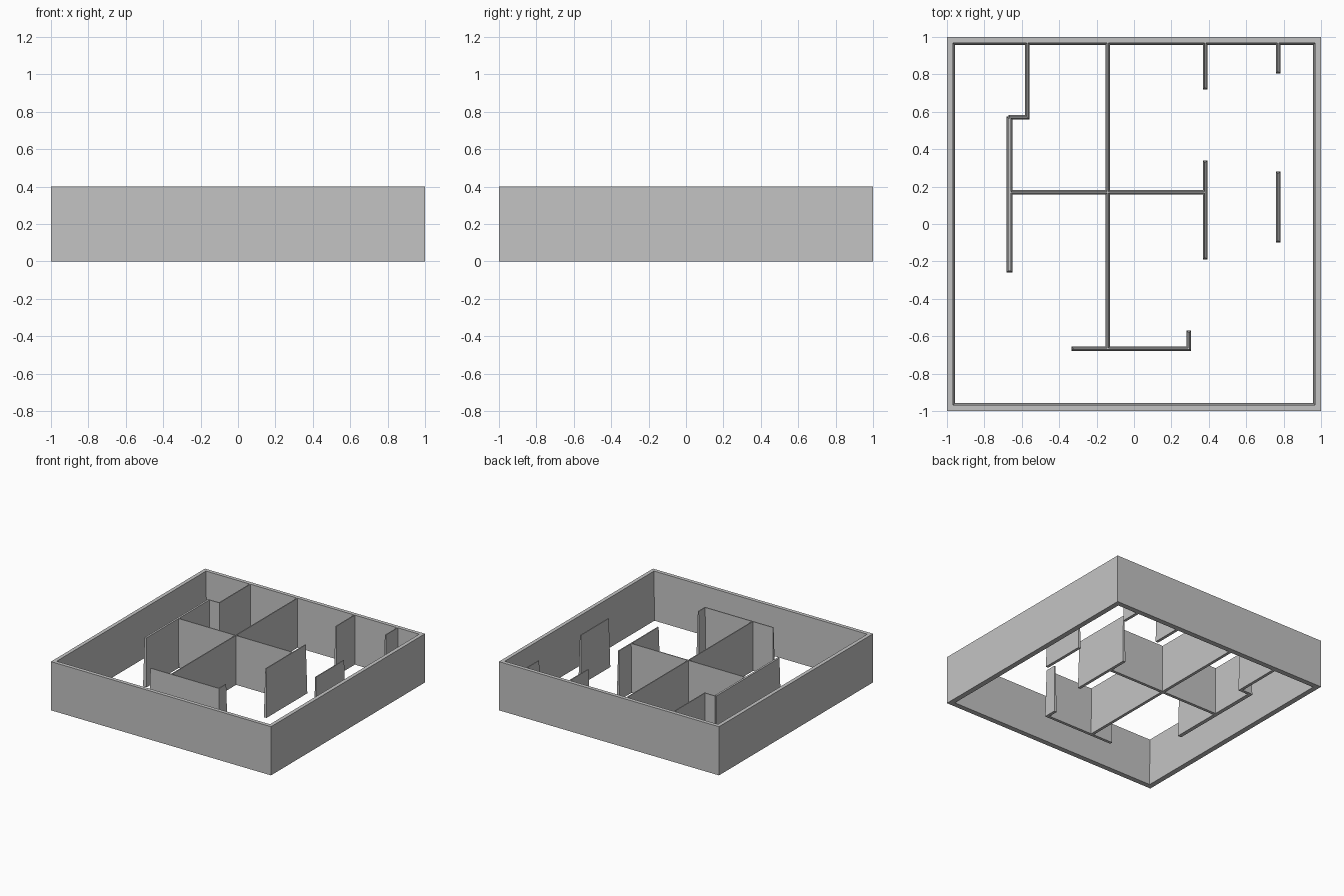
import bpy
import bmesh

cube = bpy.data.objects.get("Cube")
if cube:
    bpy.data.objects.remove(cube, do_unlink=True)

HEIGHT = 0.4
HALF = 0.012     # half thickness of an inner wall at its base
INSET = 0.008    # how far each side leans in at the top

plaster = bpy.data.materials.new("plain grey")
plaster.use_nodes = True
GREY = (0.55, 0.55, 0.55, 1)
plaster.diffuse_color = GREY
plaster.node_tree.nodes["Principled BSDF"].inputs["Base Color"].default_value = GREY


def make_object(name, bm):
    bmesh.ops.recalc_face_normals(bm, faces=bm.faces)
    mesh = bpy.data.meshes.new(name)
    bm.to_mesh(mesh)
    bm.free()
    mesh.materials.append(plaster)
    obj = bpy.data.objects.new(name, mesh)
    bpy.context.collection.objects.link(obj)
    return obj


def square_ring(bm, half, z):
    return [bm.verts.new((sx * half, sy * half, z))
            for sx, sy in ((-1, -1), (1, -1), (1, 1), (-1, 1))]


def inner_wall(name, x0, y0, x1, y1, half=HALF):
    """Block along one axis that narrows on all four sides towards the top."""
    if x0 == x1:
        x0, x1 = x0 - half, x1 + half
    else:
        y0, y1 = y0 - half, y1 + half
    bm = bmesh.new()
    rings = []
    for z, d in ((0, 0), (HEIGHT, INSET)):
        rings.append([bm.verts.new(p) for p in (
            (x0 + d, y0 + d, z), (x1 - d, y0 + d, z),
            (x1 - d, y1 - d, z), (x0 + d, y1 - d, z))])
    bottom, top = rings
    bm.faces.new(bottom)
    bm.faces.new(top)
    for i in range(4):
        j = (i + 1) % 4
        bm.faces.new((bottom[i], bottom[j], top[j], top[i]))
    return make_object(name, bm)


# Outer wall: upright outside, leaning inside, open floor
bm = bmesh.new()
loops = [square_ring(bm, 1, 0), square_ring(bm, 1, HEIGHT),
         square_ring(bm, 0.969, HEIGHT), square_ring(bm, 0.957, 0)]
for a, b in zip(loops, loops[1:] + loops[:1]):
    for i in range(4):
        j = (i + 1) % 4
        bm.faces.new((a[i], a[j], b[j], b[i]))
make_object("outer_wall", bm)

# Long walls crossing near the middle
inner_wall("long_wall", -0.14, -0.67, -0.14, 0.985)
inner_wall("cross_wall", -0.67, 0.17, 0.388, 0.17)

# Stepped wall on the -x side
inner_wall("step_long_wall", -0.665, -0.26, -0.665, 0.575, 0.016)
inner_wall("step_link_wall", -0.672, 0.57, -0.558, 0.57)
inner_wall("step_back_wall", -0.57, 0.558, -0.57, 0.985)

# L-shaped wall near the front
inner_wall("front_wall", -0.335, -0.666, 0.305, -0.666)
inner_wall("front_return_wall", 0.293, -0.678, 0.293, -0.57)

# Short dividers on the +x side, with gaps between them
inner_wall("middle_divider_back", 0.38, 0.72, 0.38, 0.985)
inner_wall("middle_divider_front", 0.38, -0.19, 0.38, 0.34)
inner_wall("side_divider_back", 0.77, 0.805, 0.77, 0.985)
inner_wall("side_divider_front", 0.77, -0.1, 0.77, 0.28)
